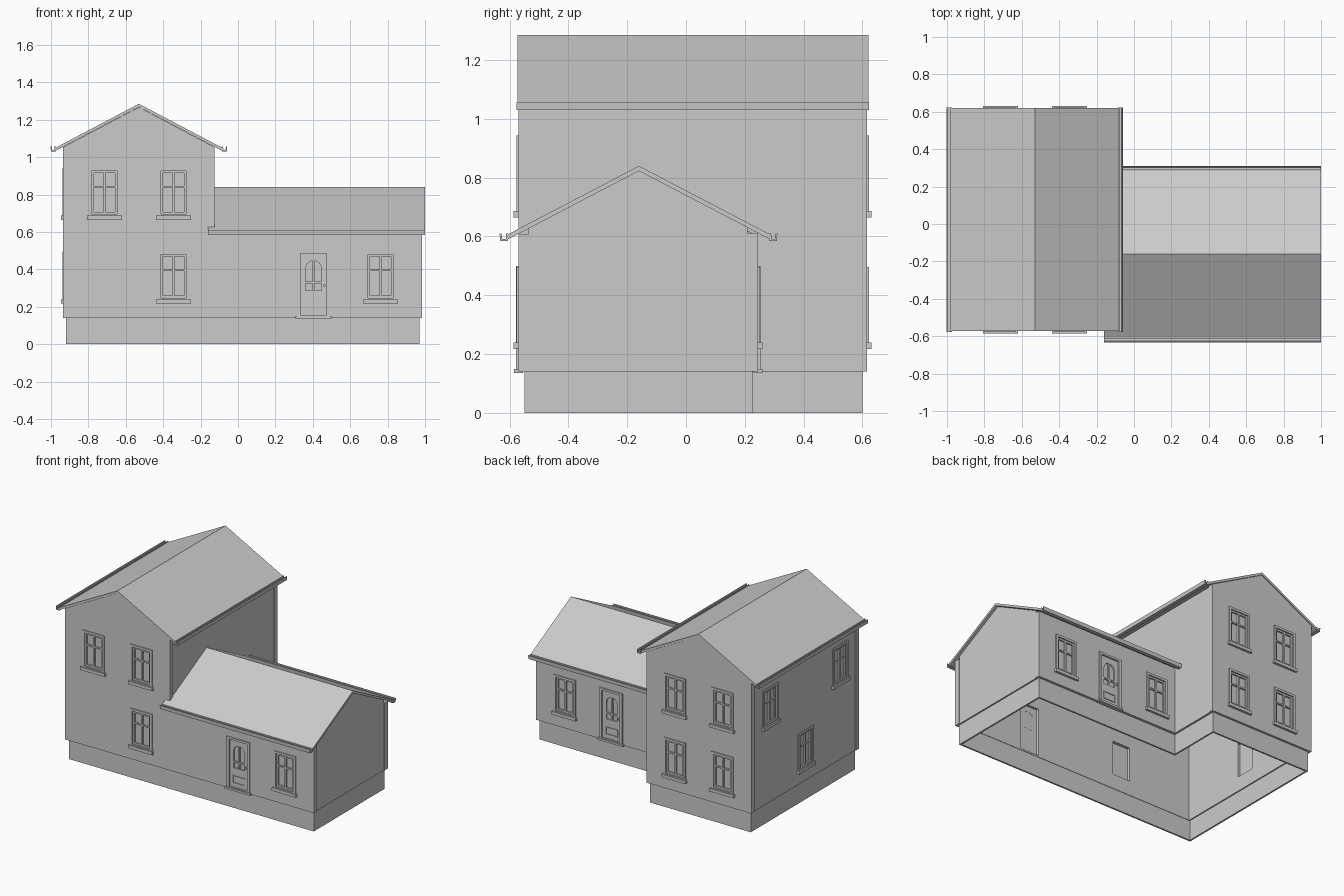
import bpy, bmesh
from math import radians, sin, cos
from mathutils import Matrix

if "Cube" in bpy.data.objects:
    bpy.data.objects.remove(bpy.data.objects["Cube"])

T = lambda x, y, z: Matrix.Translation((x, y, z))


def plane(angle, dist):
    """Frame on a vertical face: u sideways, v up, w outward (angle 0 = front)."""
    return Matrix.Rotation(radians(angle), 4, 'Z') @ Matrix.Rotation(radians(90), 4, 'X') @ T(0, 0, dist)


def rect(u0, v0, u1, v1):
    return [(u0, v0), (u1, v0), (u1, v1), (u0, v1)]


def panel(name, loops, thick, frame, w=0.0):
    """Flat plate from an outline plus hole loops; its outer face lies at w."""
    cu = bpy.data.curves.new(name, 'CURVE')
    cu.dimensions, cu.fill_mode, cu.extrude = '2D', 'BOTH', thick / 2
    for loop in loops:
        sp = cu.splines.new('POLY')
        sp.points.add(len(loop) - 1)
        for p, (u, v) in zip(sp.points, loop):
            p.co = (u, v, 0, 1)
        sp.use_cyclic_u = True
    tmp = bpy.data.objects.new(name, cu)
    bpy.context.collection.objects.link(tmp)
    dg = bpy.context.evaluated_depsgraph_get()
    me = bpy.data.meshes.new_from_object(tmp.evaluated_get(dg))
    bpy.data.objects.remove(tmp)
    for f in me.polygons:
        f.use_smooth = False
    ob = bpy.data.objects.new(name, me)
    ob.matrix_world = frame @ T(0, 0, w - thick / 2)
    bpy.context.collection.objects.link(ob)
    return ob


def window(frame, u, v):
    """Casement window, v = underside of the sill."""
    panel("window_frame", [rect(u - .084, v + .015, u + .084, v + .278),
                           rect(u - .068, v + .03, u + .068, v + .262)], .014, frame, .007)
    panes = [rect(u + a, v + b, u + a + .05, v + c)
             for a in (-.056, .006) for b, c in ((.042, .172), (.182, .25))]
    panel("window_sash", [rect(u - .068, v + .025, u + .068, v + .264)] + panes, .012, frame, -.002)
    panel("window_glass", [rect(u - .068, v + .025, u + .068, v + .264)], .003, frame, -.012)
    panel("window_sill", [rect(u - .093, v, u + .093, v + .022)], .03, frame, .016)


def door(frame, u):
    """Panelled door with a four-pane arched light."""
    panel("door_frame", [rect(u - .088, .147, u + .088, .5),
                         rect(u - .07, .155, u + .07, .485)], .016, frame, .008)
    lights = []
    for s in (-1, 1):
        arc = [(u + s * .042 * cos(radians(a)), .402 + .045 * sin(radians(a))) for a in range(0, 91, 12)]
        lights.append([(u + s * .005, .335), (u + s * .042, .335)] + arc[:-1] + [(u + s * .005, .446)])
        lights.append(rect(u + s * .005, .288, u + s * .042, .325))
    panel("door_leaf", [rect(u - .071, .15, u + .071, .487)] + lights, .014, frame, -.004)
    panel("door_glass", [rect(u - .06, .27, u + .06, .46)], .003, frame, -.014)
    panel("door_panel", [rect(u - .048, .18, u + .048, .235), rect(u - .041, .187, u + .041, .228)],
          .008, frame, .001)
    panel("door_knob", [rect(u + .052, .308, u + .064, .32)], .018, frame, .008)
    panel("door_step", [rect(u - .097, .136, u + .097, .15)], .03, frame, .015)


def wall(name, outline, frame, windows=(), doors=(), thick=.035):
    """Wall plate with its openings cut and filled."""
    holes = [rect(u - .068, v + .025, u + .068, v + .264) for u, v in windows]
    holes += [rect(u - .07, .152, u + .07, .486) for u in doors]
    panel(name, [outline] + holes, thick, frame)
    for u, v in windows:
        window(frame, u, v)
    for u in doors:
        door(frame, u)


LOW, UP = .218, .665

# Walls
wall("front_wall", [(-.935, .14), (.985, .14), (.985, .607), (-.125, .607), (-.125, 1.053),
                    (-.53, 1.267), (-.935, 1.053)], plane(0, .57),
     [(-.714, UP), (-.345, UP), (-.345, LOW), (.762, LOW)], [.404])
wall("tower_back_wall", [(.125, .14), (.935, .14), (.935, 1.053), (.53, 1.267), (.125, 1.053)],
     plane(180, .615), [(u, v) for u in (.345, .714) for v in (LOW, UP)])
wall("tower_left_wall", rect(-.58, .14, .535, 1.05), plane(-90, .93),
     [(-.40, UP), (.37, UP), (-.01, LOW)], thick=.03)
wall("tower_right_wall", [(.58, .14), (.58, 1.05), (-.535, 1.05), (-.535, .61), (-.16, .81),
                          (.225, .61), (.225, .14)], plane(90, -.13), thick=.03)
wall("wing_back_wall", rect(-.985, .14, .131, .61), plane(180, .245),
     [(-.762, LOW), (-.02, LOW)], [-.404])
wall("wing_gable_wall", [(-.535, .14), (.21, .14), (.21, .63), (-.16, .823), (-.535, .63)],
     plane(90, .98), thick=.03)

# Hollow plinth: an upright L-shaped ribbon with thickness
bm = bmesh.new()
foot = [(-.92, -.55), (.97, -.55), (.97, .228), (-.143, .228), (-.143, .6), (-.92, .6)]
base = [bm.verts.new((x, y, 0)) for x, y in foot]
top = [bm.verts.new((x, y, .141)) for x, y in foot]
for i in range(6):
    j = (i + 1) % 6
    bm.faces.new((base[i], base[j], top[j], top[i]))
me = bpy.data.meshes.new("plinth")
bm.to_mesh(me)
bm.free()
plinth = bpy.data.objects.new("plinth", me)
bpy.context.collection.objects.link(plinth)
mod = plinth.modifiers.new("thickness", 'SOLIDIFY')
mod.thickness, mod.offset, mod.use_even_offset = .012, -1, True


def roof(name, frame, length, mid, ridge, half, eave):
    """Thin gabled roof sheet."""
    t = .017
    panel(name, [[(mid - half, eave), (mid, ridge), (mid + half, eave),
                  (mid + half, eave - t), (mid, ridge - t), (mid - half, eave - t)]], length, frame)


def gutter(frame, length, u, top, s):
    """Open channel; s = outward side."""
    pts = [(0, 0), (0, -.026), (.026, -.026), (.028, 0), (.021, 0), (.02, -.018), (.006, -.018), (.006, 0)]
    panel("gutter", [[(u + s * a, top + b) for a, b in pts]], length, frame)


# Tower roof
roof("tower_roof", plane(0, .573), 1.193, -.53, 1.285, .452, 1.047)
for s in (-1, 1):
    gutter(plane(0, .577), 1.2, -.53 + s * .444, 1.056, s)

# Wing roof, with the short eave return in front of the tower
roof("wing_roof", plane(90, 1.0), 1.13, -.16, .84, .452, .604)
panel("wing_roof_return", [[(-.612, .604), (-.571, .6255), (-.571, .6085), (-.612, .587)]],
      .034, plane(90, -.126))
gutter(plane(90, 1.0), 1.16, -.606, .61, -1)
gutter(plane(90, 1.0), 1.127, .283, .61, 1)
